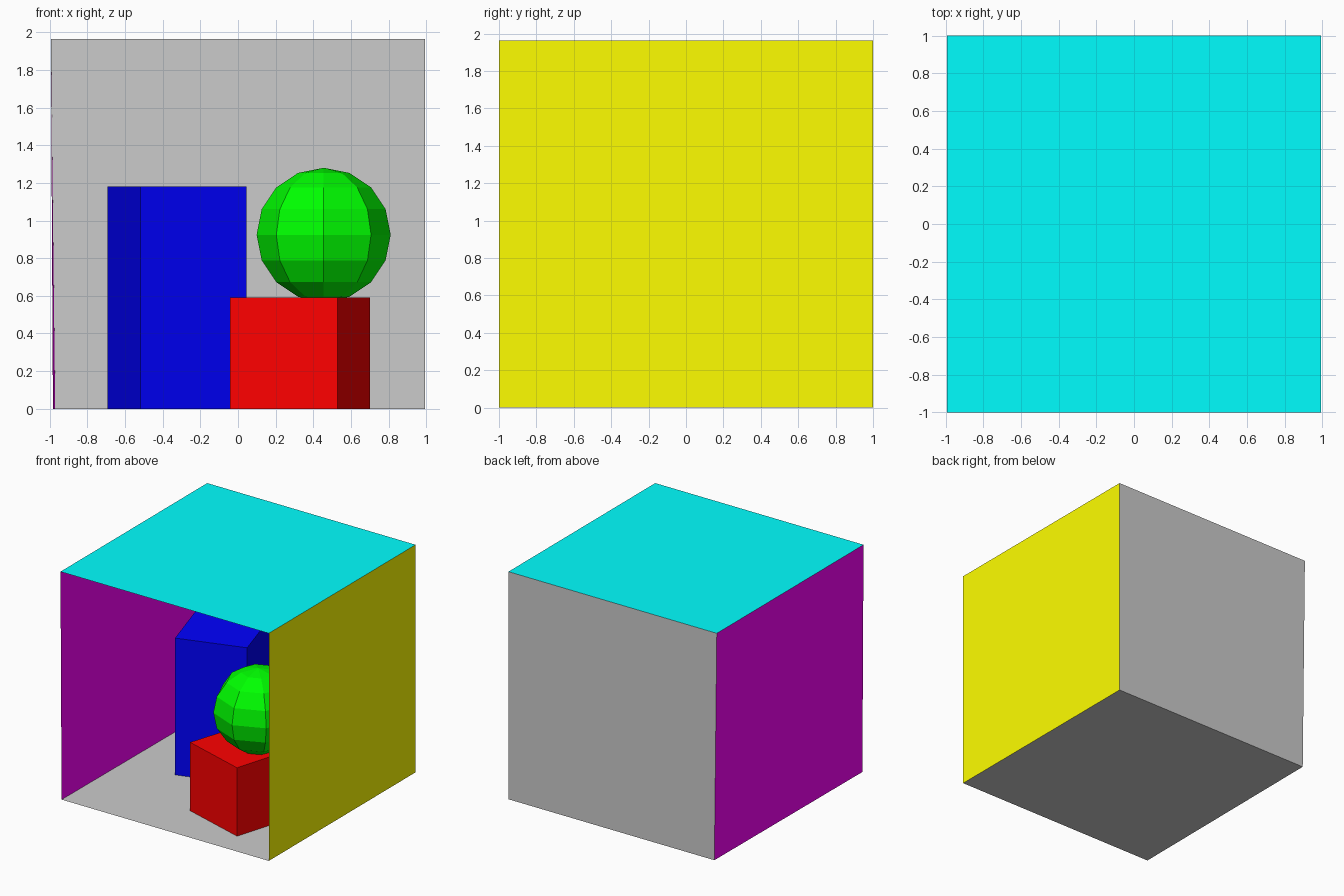
import bpy, bmesh
from mathutils import Matrix

if "Cube" in bpy.data.objects:
    bpy.data.objects.remove(bpy.data.objects["Cube"])

W, H = 0.994, 1.963          # room half width and height


def material(name, rgb):
    mat = bpy.data.materials.new(name)
    mat.diffuse_color = (*rgb, 1)
    mat.use_nodes = True
    mat.node_tree.nodes["Principled BSDF"].inputs["Base Color"].default_value = mat.diffuse_color
    return mat


def add_object(name, bm, rgb=None):
    mesh = bpy.data.meshes.new(name)
    bm.to_mesh(mesh)
    bm.free()
    if rgb:
        mesh.materials.append(material(name + "_colour", rgb))
    obj = bpy.data.objects.new(name, mesh)
    bpy.context.collection.objects.link(obj)
    return obj


def panel(name, corners, rgb=None):
    bm = bmesh.new()
    bm.faces.new([bm.verts.new(c) for c in corners])
    return add_object(name, bm, rgb)


def block(name, footprint, height, rgb):
    # Open-bottomed prism standing on the floor, footprint counter-clockwise
    bm = bmesh.new()
    low = [bm.verts.new((x, y, 0)) for x, y in footprint]
    top = [bm.verts.new((x, y, height)) for x, y in footprint]
    n = len(low)
    for i in range(n):
        j = (i + 1) % n
        bm.faces.new((low[i], low[j], top[j], top[i]))
    bm.faces.new(top)
    return add_object(name, bm, rgb)


# Room: the left wall leans slightly, so its floor corners sit further in
front_left, back_left = (-0.983, -1, 0), (-0.971, 1, 0)
front_right, back_right = (W, -1, 0), (W, 1, 0)
top_fl, top_bl = (-W, -1, H), (-W, 1, H)
top_fr, top_br = (W, -1, H), (W, 1, H)

panel("floor", (front_left, front_right, back_right, back_left))
panel("back_wall", (back_left, back_right, top_br, top_bl))
panel("ceiling", (top_fl, top_bl, top_br, top_fr), (0, 1, 1))
panel("left_wall", (front_left, back_left, top_bl, top_fl), (1, 0, 1))
panel("right_wall", (front_right, top_fr, top_br, back_right), (1, 1, 0))

# Turned blocks
block("short_block", [(-0.043, -0.592), (0.529, -0.768),
                      (0.701, -0.195), (0.136, -0.027)], 0.59, (1, 0, 0))
block("tall_block", [(-0.519, -0.117), (0.046, 0.059),
                     (-0.129, 0.631), (-0.694, 0.452)], 1.18, (0, 0, 1))

# Faceted ball resting on the short block
bm = bmesh.new()
bmesh.ops.create_uvsphere(bm, u_segments=8, v_segments=8, radius=0.356,
                          matrix=Matrix.Translation((0.455, -0.375, 0.924)))
add_object("ball", bm, (0, 1, 0))
